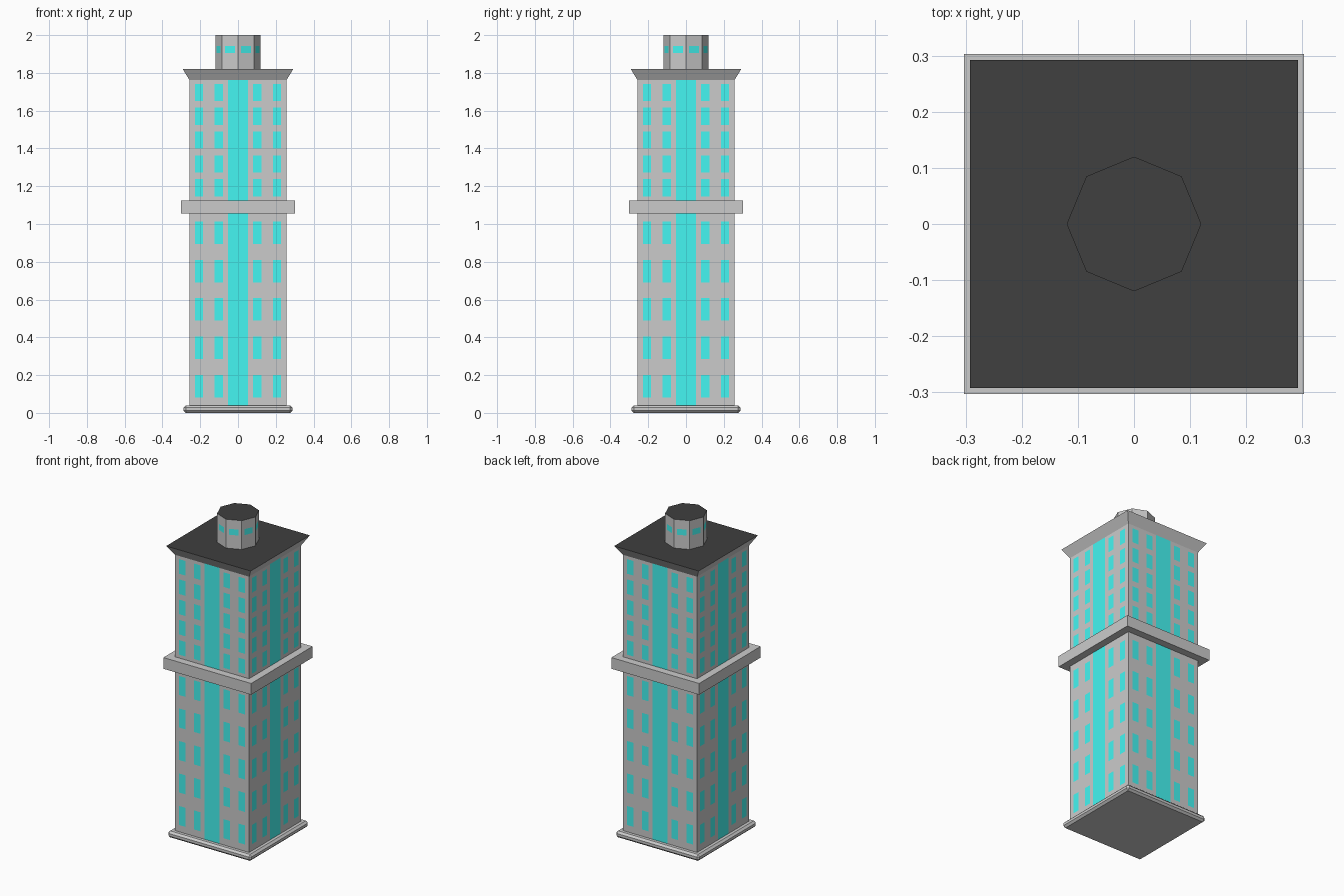
import bpy, bmesh, math
from mathutils import Matrix

if "Cube" in bpy.data.objects:
    bpy.data.objects.remove(bpy.data.objects["Cube"])


def material(name, rgb):
    m = bpy.data.materials.new(name)
    m.diffuse_color = (*rgb, 1)
    m.use_nodes = True
    m.node_tree.nodes["Principled BSDF"].inputs["Base Color"].default_value = m.diffuse_color
    return m


WALL = material("wall_grey", (0.8, 0.8, 0.8))
GLASS = material("teal_glass", (0.06, 0.92, 0.89))
ROOF = material("black_roof", (0.05, 0.05, 0.05))


def finish(name, bm):
    bmesh.ops.remove_doubles(bm, verts=bm.verts, dist=1e-5)
    bmesh.ops.recalc_face_normals(bm, faces=bm.faces)
    me = bpy.data.meshes.new(name)
    bm.to_mesh(me)
    bm.free()
    for m in (WALL, GLASS, ROOF):
        me.materials.append(m)
    ob = bpy.data.objects.new(name, me)
    bpy.context.collection.objects.link(ob)
    return ob


def windowed_prism(name, sides, apothem, xs, zs, is_glass, first_angle=0):
    """Closed prism whose side panels are grids with glass cells."""
    bm = bmesh.new()
    for k in range(sides):
        rot = Matrix.Rotation(first_angle + 2 * math.pi * k / sides, 4, 'Z')
        grid = [[bm.verts.new(rot @ Matrix.Translation((x, -apothem, z)) @ Matrix().to_translation())
                 for x in xs] for z in zs]
        for j in range(len(zs) - 1):
            for i in range(len(xs) - 1):
                f = bm.faces.new((grid[j][i], grid[j][i + 1],
                                  grid[j + 1][i + 1], grid[j + 1][i]))
                f.material_index = int(is_glass(i, j))
    bmesh.ops.remove_doubles(bm, verts=bm.verts, dist=1e-5)
    bm.normal_update()
    caps = bmesh.ops.holes_fill(bm, edges=[e for e in bm.edges if e.is_boundary], sides=0)
    for f in caps["faces"]:
        if f.calc_center_median().z > (zs[0] + zs[-1]) / 2:
            f.material_index = 2
    return finish(name, bm)


def slab(name, half_bottom, half_top, z0, z1, bevel=0, roof=False):
    """Square slab, optionally flared, bevelled or with a black top."""
    bm = bmesh.new()
    bmesh.ops.create_cube(bm, size=2)
    for v in bm.verts:
        h = half_top if v.co.z > 0 else half_bottom
        v.co = (v.co.x * h, v.co.y * h, z1 if v.co.z > 0 else z0)
    bm.normal_update()
    if roof:
        for f in bm.faces:
            if f.normal.z > 0.9:
                f.material_index = 2
    if bevel:
        bmesh.ops.bevel(bm, geom=bm.edges[:], offset=bevel, segments=1,
                        affect='EDGES', profile=0.5)
    return finish(name, bm)


# Main shaft: two window columns either side of a full-height glass strip
half = 0.257
right = [0.053, 0.08, 0.124, 0.184, 0.228, half]
xs = [-x for x in reversed(right)] + right
zs = [0.03]
for i in range(5):
    zs += [0.082 + 0.203 * i, 0.201 + 0.203 * i]
for i in range(5):
    zs += [1.146 + 0.1263 * i, 1.237 + 0.1263 * i]
zs.append(1.765)
windowed_prism("tower_shaft", 4, half, xs, zs,
               lambda i, j: i == 5 or (i % 2 == 1 and j % 2 == 1))

# Plinth, belt ledge and flared roof cornice
slab("base_plinth", 0.288, 0.288, 0.0, 0.04, bevel=0.012)
slab("belt_ledge", 0.303, 0.303, 1.055, 1.125)
slab("roof_cornice", half, 0.292, 1.762, 1.82, roof=True)

# Octagonal rooftop turret with one small window per side
r = 0.12
hw = r * math.sin(math.pi / 8)
windowed_prism("roof_turret", 8, r * math.cos(math.pi / 8),
               [-hw, -0.028, 0.028, hw], [1.815, 1.905, 1.942, 2.0],
               lambda i, j: i == 1 and j == 1, math.pi / 8)
